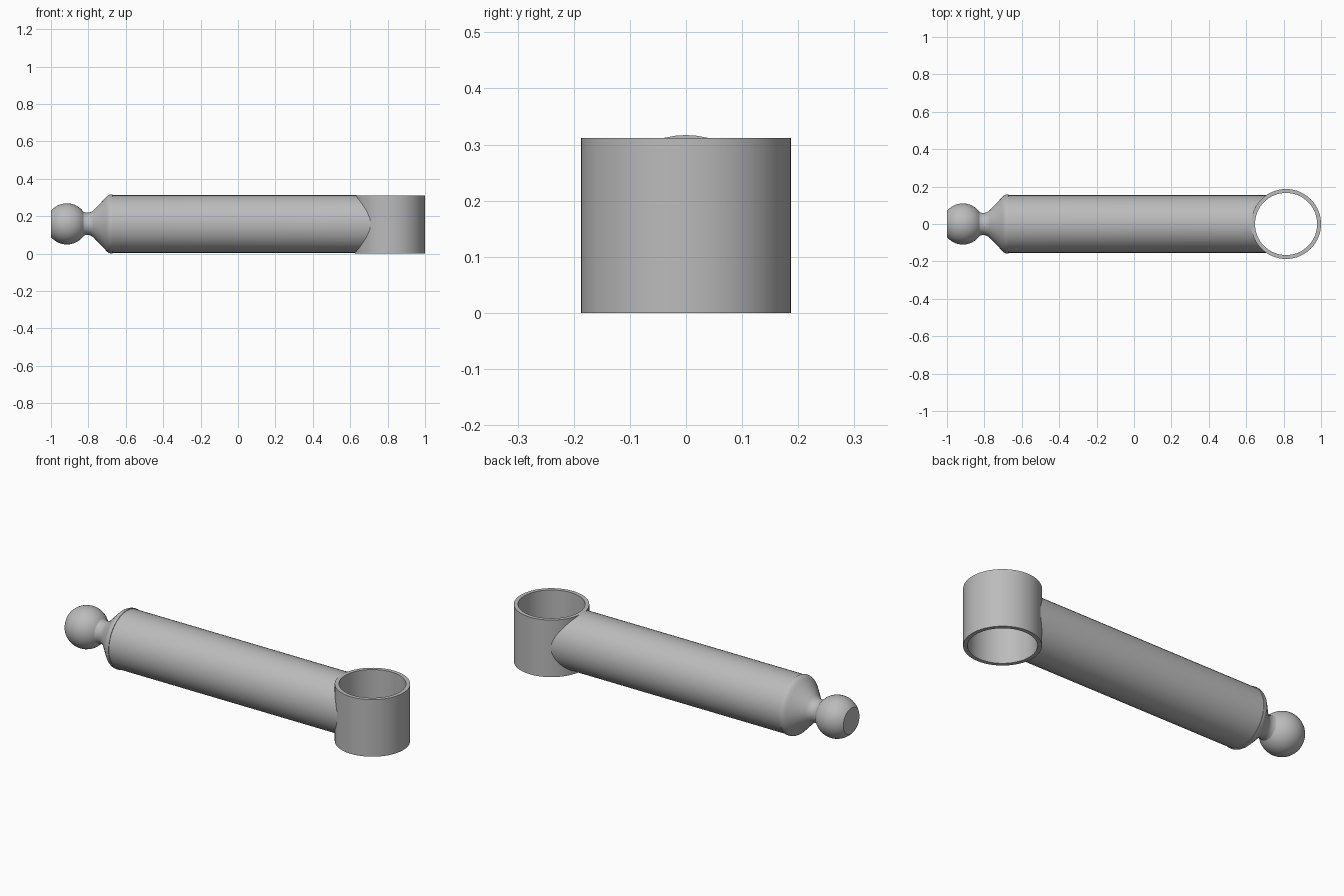
import bpy, bmesh, math

default = bpy.data.objects.get("Cube")
if default:
    bpy.data.objects.remove(default, do_unlink=True)

grey = bpy.data.materials.new("plain grey")
grey.use_nodes = True
GREY = (0.5, 0.5, 0.5, 1)
grey.diffuse_color = GREY
grey.node_tree.nodes["Principled BSDF"].inputs["Base Color"].default_value = GREY

AXIS_Z = 0.159
RING_X, RING_R, RING_INNER, RING_H = 0.813, 0.187, 0.166, 0.312


def lathe(name, profile, place, sides, closed=False):
    """Revolve (along, radius) points; place maps (along, a, b) to a position."""
    bm = bmesh.new()
    loops = []
    for along, r in profile:
        loops.append([bm.verts.new(place(along,
                                         r * math.cos(math.tau * i / sides),
                                         r * math.sin(math.tau * i / sides)))
                      for i in range(sides)])
    pairs = list(zip(loops, loops[1:]))
    if closed:
        pairs.append((loops[-1], loops[0]))
    for lo, hi in pairs:
        for i in range(sides):
            j = (i + 1) % sides
            bm.faces.new((lo[i], lo[j], hi[j], hi[i]))
    if not closed:
        bm.faces.new(loops[0])
    bmesh.ops.recalc_face_normals(bm, faces=bm.faces)
    mesh = bpy.data.meshes.new(name)
    bm.to_mesh(mesh)
    bm.free()
    mesh.materials.append(grey)
    obj = bpy.data.objects.new(name, mesh)
    bpy.context.collection.objects.link(obj)
    bpy.ops.object.select_all(action="DESELECT")
    obj.select_set(True)
    bpy.context.view_layer.objects.active = obj
    bpy.ops.object.shade_smooth_by_angle(angle=math.radians(30))
    return obj


def along_x(x, a, b):
    return (x, a, AXIS_Z + b)


# Ball with a flat end, waisted neck, cone and rolled shoulder
BALL_X, BALL_R = -0.915, 0.11
start, end = math.acos(-0.085 / BALL_R), math.asin(0.064 / BALL_R)
ball = []
for i in range(19):
    t = start + (end - start) * i / 18
    ball.append((BALL_X + BALL_R * math.cos(t), BALL_R * math.sin(t)))
neck = [(-0.815, 0.06), (-0.797, 0.06), (-0.785, 0.064), (-0.772, 0.073),
        (-0.708, 0.14), (-0.697, 0.151), (-0.688, 0.156), (-0.68, 0.158),
        (-0.672, 0.158), (-0.672, 0.15)]
lathe("ball_and_neck", ball + neck, along_x, 48)

# Arm whose far end is shaped to the round socket
arm = lathe("arm", [(-0.675, 0.155), (0.6, 0.155)], along_x, 32)
for v in arm.data.vertices:
    if v.co.x > 0:
        v.co.x = RING_X - math.sqrt(0.18 ** 2 - v.co.y ** 2)

# Open vertical socket
lathe("socket_ring",
      [(0, RING_INNER), (0, RING_R), (RING_H, RING_R), (RING_H, RING_INNER)],
      lambda z, a, b: (RING_X + a, b, z), 64, closed=True)
